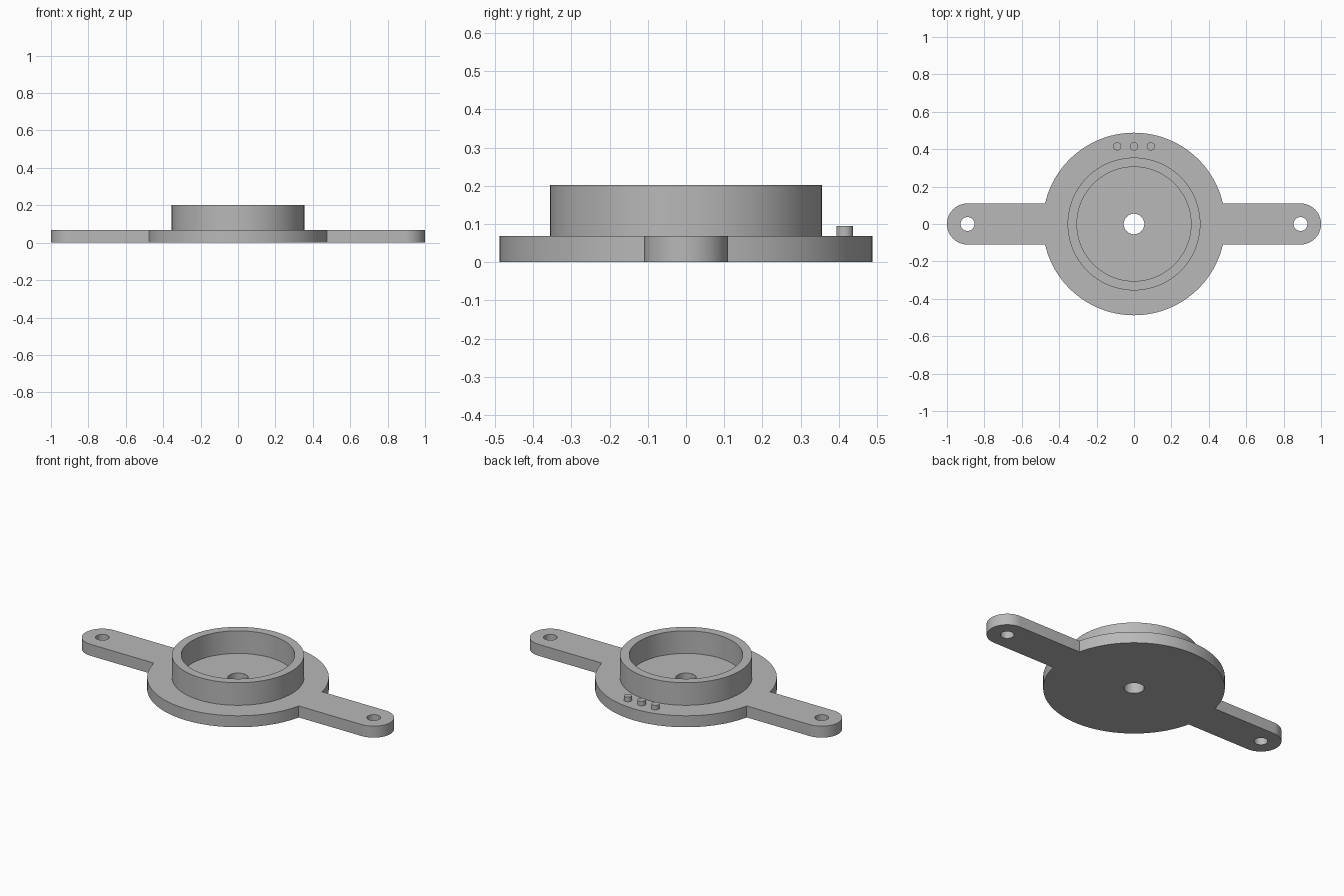
import bpy
import bmesh
from math import pi, sin, cos, asin, radians

cube = bpy.data.objects.get("Cube")
if cube:
    bpy.data.objects.remove(cube, do_unlink=True)

# Single grey material
grey = bpy.data.materials.new("plain grey")
grey.use_nodes = True
colour = (0.48, 0.48, 0.48, 1)
grey.diffuse_color = colour
grey.node_tree.nodes["Principled BSDF"].inputs["Base Color"].default_value = colour

# Main dimensions
PLATE_TOP, RING_TOP, PIN_TOP = 0.068, 0.202, 0.095
DISC_R, ARM_R = 0.488, 0.11
ARM_X = 1 - ARM_R


def arc(cx, cy, r, start, end, steps):
    """Points along an arc, both ends included."""
    return [(cx + r * cos(start + (end - start) * i / steps),
             cy + r * sin(start + (end - start) * i / steps)) for i in range(steps + 1)]


def circle(cx, cy, r, steps=64):
    return arc(cx, cy, r, 0, 2 * pi, steps)[:-1]


def extrude_profile(name, loops, z0, z1):
    """Fill an outline with holes and extrude it upwards."""
    bm = bmesh.new()
    for loop in loops:
        verts = [bm.verts.new((x, y, z0)) for x, y in loop]
        for a, b in zip(verts, verts[1:] + verts[:1]):
            bm.edges.new((a, b))
    bmesh.ops.triangle_fill(bm, edges=bm.edges[:], use_beauty=True)
    top = bmesh.ops.extrude_face_region(bm, geom=bm.faces[:], use_keep_orig=True)
    moved = [g for g in top["geom"] if isinstance(g, bmesh.types.BMVert)]
    bmesh.ops.translate(bm, verts=moved, vec=(0, 0, z1 - z0))
    bmesh.ops.recalc_face_normals(bm, faces=bm.faces[:])
    mesh = bpy.data.meshes.new(name)
    bm.to_mesh(mesh)
    bm.free()
    mesh.materials.append(grey)
    obj = bpy.data.objects.new(name, mesh)
    bpy.context.collection.objects.link(obj)
    bpy.ops.object.select_all(action="DESELECT")
    obj.select_set(True)
    bpy.context.view_layer.objects.active = obj
    bpy.ops.object.shade_smooth_by_angle(angle=radians(30))
    return obj


# Base plate: disc with two rounded arms, a centre hole and two screw holes
join = asin(ARM_R / DISC_R)
half = (arc(ARM_X, 0, ARM_R, -pi / 2, pi / 2, 32)
        + arc(0, 0, DISC_R, join, pi - join, 64))
outline = half + [(-x, -y) for x, y in half]
holes = [circle(0, 0, 0.055)] + [circle(s * ARM_X, 0, 0.037, 40) for s in (-1, 1)]
extrude_profile("base_plate", [outline] + holes, 0, PLATE_TOP)

# Raised ring wall
extrude_profile("ring_wall", [circle(0, 0, 0.355, 96), circle(0, 0, 0.305, 96)],
                PLATE_TOP, RING_TOP)

# Three small pins along the back edge
for label, x in (("right", -0.09), ("middle", 0), ("left", 0.09)):
    extrude_profile(label + "_pin", [circle(x, 0.415, 0.022, 32)], PLATE_TOP, PIN_TOP)
